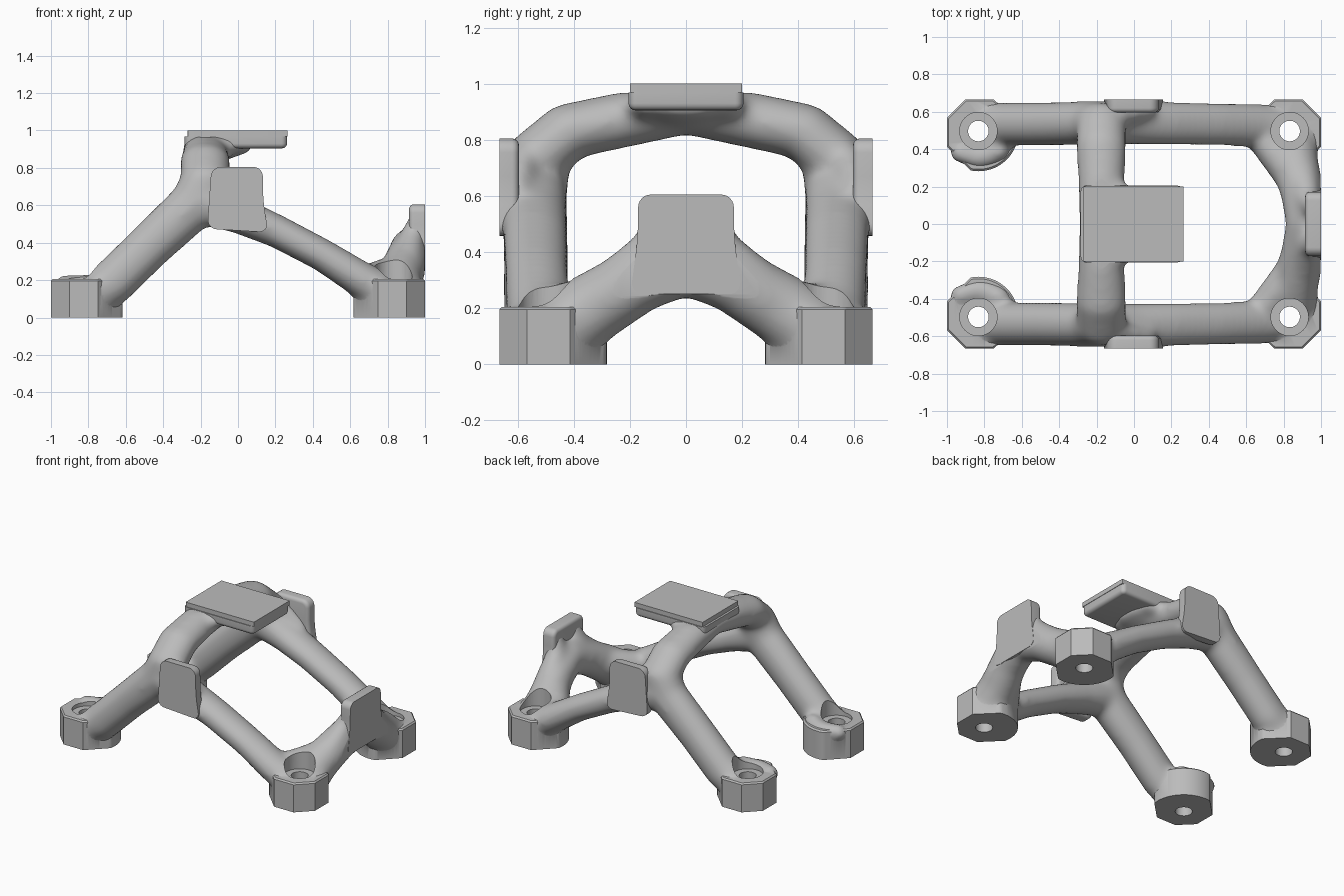
import bpy, bmesh, math
from mathutils import Vector

old = bpy.data.objects.get("Cube")
if old:
    bpy.data.objects.remove(old, do_unlink=True)

grey = bpy.data.materials.new("plain_grey")
grey.use_nodes = True
grey.diffuse_color = (0.5, 0.5, 0.5, 1)
grey.node_tree.nodes["Principled BSDF"].inputs["Base Color"].default_value = (0.5, 0.5, 0.5, 1)

FOOT_X, FOOT_Y = 0.832, 0.497
CORNERS = [(sx, sy) for sx in (-1, 1) for sy in (-1, 1)]


def make_object(name, bm):
    bmesh.ops.recalc_face_normals(bm, faces=bm.faces)
    mesh = bpy.data.meshes.new(name)
    bm.to_mesh(mesh)
    bm.free()
    mesh.materials.append(grey)
    obj = bpy.data.objects.new(name, mesh)
    bpy.context.collection.objects.link(obj)
    return obj


def smooth(obj):
    """Apply the modifiers and shade smooth, keeping sharp edges."""
    bpy.ops.object.select_all(action='DESELECT')
    obj.select_set(True)
    bpy.context.view_layer.objects.active = obj
    bpy.ops.object.convert(target='MESH')
    bpy.ops.object.shade_smooth_by_angle(angle=math.radians(35))


def loft(bm, rings):
    """Skin closed rings of points and cap both ends."""
    loops = [[bm.verts.new(p) for p in ring] for ring in rings]
    n = len(loops[0])
    for a, b in zip(loops, loops[1:]):
        for i in range(n):
            j = (i + 1) % n
            bm.faces.new((a[i], a[j], b[j], b[i]))
    bm.faces.new(loops[0])
    bm.faces.new(loops[-1])


# Unit sphere directions used for every limb joint
SPHERE = [Vector((math.cos(a) * math.sin(b), math.sin(a) * math.sin(b), math.cos(b)))
          for a in [math.tau * i / 20 for i in range(20)]
          for b in [math.pi * j / 10 for j in range(11)]]


def limb(bm, nodes):
    """Chain of hulls between ellipsoids given as (centre, radii)."""
    for pair in zip(nodes, nodes[1:]):
        part = bmesh.new()
        for centre, radii in pair:
            for d in SPHERE:
                part.verts.new([c + r * k for c, r, k in zip(centre, radii, d)])
        bmesh.ops.remove_doubles(part, verts=part.verts, dist=0.0005)
        bmesh.ops.convex_hull(part, input=part.verts)
        bmesh.ops.delete(part, geom=[v for v in part.verts if not v.link_faces], context='VERTS')
        temp = bpy.data.meshes.new("temp")
        part.to_mesh(temp)
        part.free()
        bm.from_mesh(temp)
        bpy.data.meshes.remove(temp)


def foot_ring(sx, sy, z, scale=1.0):
    """Round inside, octagonal on the outer sides."""
    ring = []
    for i in range(96):
        a = math.tau * i / 96
        r = 0.215
        for k, flat in ((0, 0.168), (45, 0.168), (90, 0.168), (-45, 0.178), (135, 0.178)):
            c = math.cos(a - math.radians(k))
            if c > 0.1:
                r = min(r, flat / c)
        r *= scale
        ring.append((sx * (FOOT_X + r * math.cos(a)), sy * (FOOT_Y + r * math.sin(a)), z))
    return ring


def slab(name, outline, place, near, far, corner, edge=0.0):
    """Plate from a 2D outline with rounded corners; edge rounds the near rim."""
    bm = bmesh.new()
    loft(bm, [[place(u, v, d) for u, v in outline] for d in (near, far)])
    bmesh.ops.recalc_face_normals(bm, faces=bm.faces)
    bm.verts.ensure_lookup_table()
    n = len(outline)
    sides = [bm.edges.get((bm.verts[i], bm.verts[i + n])) for i in range(n)]
    bmesh.ops.bevel(bm, geom=sides, offset=corner, segments=6, profile=0.5, affect='EDGES')
    if edge:
        bm.normal_update()
        axis = Vector(place(0, 0, near)) - Vector(place(0, 0, far))
        cap = max(bm.faces, key=lambda f: f.normal.dot(axis))
        bmesh.ops.bevel(bm, geom=list(cap.edges), offset=edge, segments=4, profile=0.5, affect='EDGES')
    smooth(make_object(name, bm))


# Organic frame: limbs that are fused and softened together
bm = bmesh.new()
for s in (-1, 1):
    def j(x, y, z, rx, ry=None, rz=None):
        return ((x, s * y, z), (rx, ry or rx, rz or rx))
    # long leg and shoulder
    limb(bm, [j(-0.76, 0.525, 0.13, 0.12), j(-0.67, 0.535, 0.19, 0.125, 0.118),
              j(-0.47, 0.535, 0.385, 0.125, 0.118), j(-0.23, 0.54, 0.61, 0.135, 0.118),
              j(-0.175, 0.53, 0.735, 0.135, 0.12, 0.1), j(-0.175, 0.42, 0.83, 0.135, 0.11, 0.1),
              j(-0.175, 0.22, 0.872, 0.125, 0.1, 0.1), j(-0.17, 0, 0.905, 0.125, 0.1, 0.085)])
    # short leg
    limb(bm, [j(-0.2, 0.54, 0.63, 0.13, 0.118), j(0, 0.545, 0.55, 0.1, 0.122),
              j(0.2, 0.538, 0.465, 0.09, 0.118), j(0.45, 0.533, 0.335, 0.088, 0.115),
              j(0.68, 0.525, 0.19, 0.098, 0.118), j(0.77, 0.51, 0.14, 0.11)])
    # end arch with a web into the short leg
    limb(bm, [j(0.84, 0.46, 0.115, 0.14), j(0.86, 0.32, 0.21, 0.128),
              j(0.9, 0.17, 0.3, 0.118), j(0.93, 0, 0.365, 0.118)])
    limb(bm, [j(0.66, 0.5, 0.185, 0.09), j(0.84, 0.27, 0.235, 0.1)])
    # flare behind the end pad
    limb(bm, [j(0.9, 0.26, 0.28, 0.09), j(0.93, 0.12, 0.42, 0.07), j(0.965, 0.09, 0.54, 0.045, 0.06)])
    # backing behind the side pad
    limb(bm, [j(-0.09, 0.58, 0.72, 0.07, 0.06), j(0.05, 0.6, 0.6, 0.07, 0.05)])
    # lump on the long leg's foot
    limb(bm, [j(-0.93, 0.38, 0.175, 0.055), j(-0.83, 0.35, 0.175, 0.055), j(-0.72, 0.39, 0.185, 0.06)])
    # neck under the table
    limb(bm, [j(-0.17, 0.17, 0.91, 0.12, 0.09, 0.065), j(-0.01, 0.13, 0.925, 0.06, 0.07, 0.045)])
limb(bm, [((-0.14, 0, 0.9), (0.12, 0.16, 0.075)), ((0.02, 0, 0.92), (0.06, 0.15, 0.045))])
limb(bm, [((0.93, -0.1, 0.42), (0.07, 0.07, 0.07)), ((0.93, 0.1, 0.42), (0.07, 0.07, 0.07))])
for sx, sy in CORNERS:
    loft(bm, [foot_ring(sx, sy, z, 0.95) for z in (0.02, 0.2)])
frame = make_object("frame", bm)

# Helpers: trimming block, crisp feet and stepped bolt holes
bm = bmesh.new()
loft(bm, [[(x * 0.998, y * 0.663, z) for x, y in ((-1, -1), (1, -1), (1, 1), (-1, 1))]
          for z in (0.01, 0.966)])
trim = make_object("trim_block", bm)

bm = bmesh.new()
for sx, sy in CORNERS:
    loft(bm, [foot_ring(sx, sy, 0), foot_ring(sx, sy, 0.195), foot_ring(sx, sy, 0.205, 0.95)])
feet = make_object("feet", bm)

bm = bmesh.new()
for sx, sy in CORNERS:
    loft(bm, [[(sx * FOOT_X + r * math.cos(math.tau * i / 40),
                sy * FOOT_Y + r * math.sin(math.tau * i / 40), z) for i in range(40)]
              for r, z in ((0.055, -0.1), (0.055, 0.18), (0.1, 0.18), (0.1, 0.45))])
bolts = make_object("bolt_holes", bm)

remesh = frame.modifiers.new("fuse", 'REMESH')
remesh.mode = 'VOXEL'
remesh.voxel_size = 0.016
soften = frame.modifiers.new("soften", 'SMOOTH')
soften.factor = 0.5
soften.iterations = 26
for helper, mode in ((trim, 'INTERSECT'), (feet, 'UNION'), (bolts, 'DIFFERENCE')):
    helper.hide_render = True
    cut = frame.modifiers.new(helper.name, 'BOOLEAN')
    cut.operation = mode
    cut.solver = 'EXACT'
    cut.object = helper
smooth(frame)
for helper in (trim, feet, bolts):
    bpy.data.objects.remove(helper, do_unlink=True)

# Side pads
for s, name in ((-1, "front_pad"), (1, "back_pad")):
    slab(name, [(-0.165, 0.475), (0.162, 0.455), (0.135, 0.62), (0.132, 0.805), (-0.142, 0.805)],
         lambda u, v, d: (u, s * d, v), 0.595, 0.665, 0.05, 0.025)

# End pad
slab("end_pad", [(-0.198, 0.25), (0.198, 0.25), (0.172, 0.45), (0.17, 0.605), (-0.17, 0.605), (-0.172, 0.45)],
     lambda u, v, d: (d, u, v), 0.915, 1.0, 0.045, 0.025)

# Table: rounded support and thin top plate
slab("table_support", [(-0.285, -0.205), (0.262, -0.205), (0.262, 0.205), (-0.285, 0.205)],
     lambda u, v, d: (u, v, d), 0.905, 0.968, 0.03, 0.025)
slab("table_top", [(-0.27, -0.2), (0.265, -0.2), (0.265, 0.2), (-0.27, 0.2)],
     lambda u, v, d: (u, v, d), 0.968, 1.0, 0.004)
